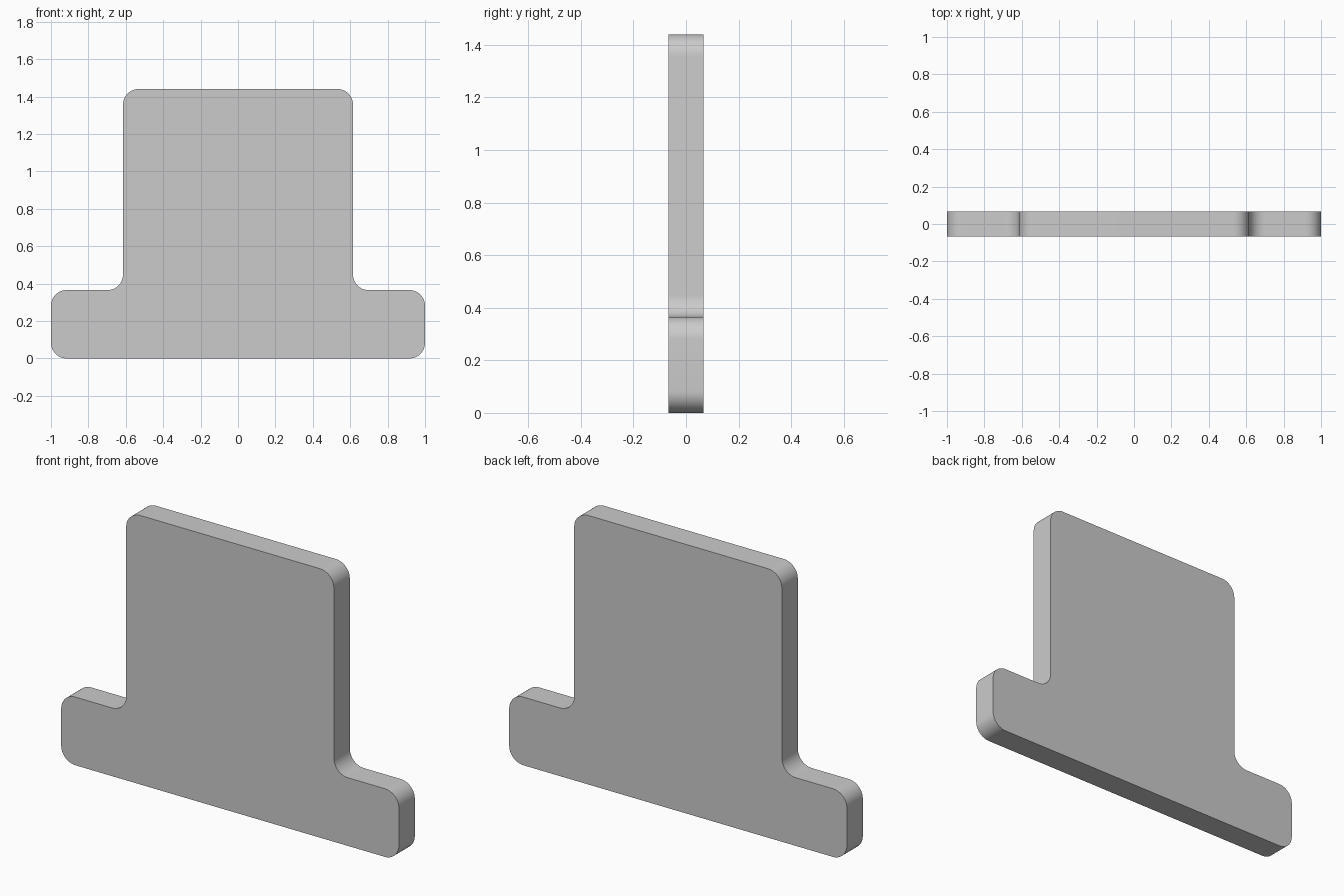
import bpy, bmesh, math
from mathutils import Vector

if "Cube" in bpy.data.objects:
    bpy.data.objects.remove(bpy.data.objects["Cube"])

RADIUS = 0.083
DEPTH = 0.135
STEPS = 12

# Right half of the stepped outline, bottom to top, then mirrored
half = [(1.0, 0.0), (1.0, 0.365), (0.615, 0.365), (0.615, 1.44)]
corners = [Vector(p) for p in half + [(-x, z) for x, z in reversed(half)]]


def rounded(points, radius, steps):
    """Replace every right-angled corner (convex or concave) with an arc."""
    out = []
    for i, p in enumerate(points):
        a = (points[i - 1] - p).normalized() * radius
        b = (points[(i + 1) % len(points)] - p).normalized() * radius
        for k in range(steps + 1):
            t = math.pi / 2 * k / steps
            out.append(p + a * (1 - math.sin(t)) + b * (1 - math.cos(t)))
    return out


# Flat plate: outline face extruded through its thickness
bm = bmesh.new()
verts = [bm.verts.new((p.x, -DEPTH / 2, p.y)) for p in rounded(corners, RADIUS, STEPS)]
face = bm.faces.new(verts)
result = bmesh.ops.extrude_face_region(bm, geom=[face], use_keep_orig=True)
moved = [g for g in result["geom"] if isinstance(g, bmesh.types.BMVert)]
bmesh.ops.translate(bm, verts=moved, vec=(0, DEPTH, 0))
bmesh.ops.recalc_face_normals(bm, faces=bm.faces)
mesh = bpy.data.meshes.new("stepped_plate")
bm.to_mesh(mesh)
bm.free()

plate = bpy.data.objects.new("stepped_plate", mesh)
bpy.context.collection.objects.link(plate)
bpy.context.view_layer.objects.active = plate
plate.select_set(True)
bpy.ops.object.shade_smooth_by_angle(angle=math.radians(30))
